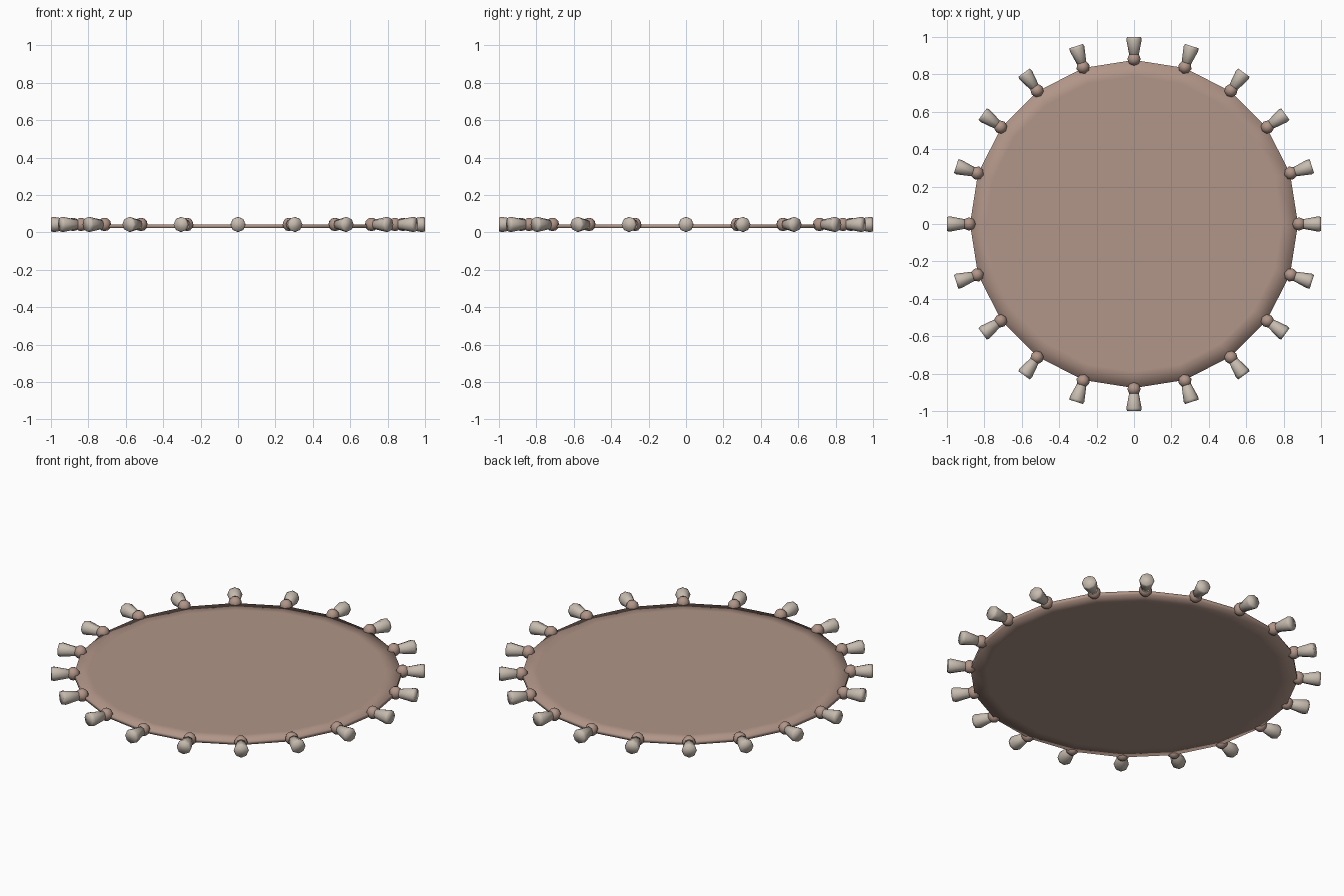
import bpy
import bmesh
from math import cos, sin, pi
from mathutils import Matrix, Vector

cube = bpy.data.objects.get("Cube")
if cube:
    bpy.data.objects.remove(cube)

COUNT = 20
MID_Z = 0.042


def make_material(name, rgb):
    mat = bpy.data.materials.new(name)
    mat.use_nodes = True
    colour = (*rgb, 1.0)
    mat.diffuse_color = colour
    mat.node_tree.nodes["Principled BSDF"].inputs["Base Color"].default_value = colour
    return mat


def add_mesh(name, bm, mat):
    bmesh.ops.recalc_face_normals(bm, faces=bm.faces)
    for face in bm.faces:
        face.smooth = True
    mesh = bpy.data.meshes.new(name)
    bm.to_mesh(mesh)
    bm.free()
    mesh.materials.append(mat)
    obj = bpy.data.objects.new(name, mesh)
    bpy.context.collection.objects.link(obj)
    return obj


def lathe(profile, sides):
    """Revolve (radius, height) points about z, closing both ends."""
    bm = bmesh.new()
    rings = [[bm.verts.new((r * cos(2 * pi * i / sides), r * sin(2 * pi * i / sides), z))
              for i in range(sides)] for r, z in profile]
    for low, high in zip(rings, rings[1:]):
        for i in range(sides):
            j = (i + 1) % sides
            bm.faces.new((low[i], low[j], high[j], high[i]))
    bm.faces.new(rings[0])
    bm.faces.new(rings[-1])
    return bm


rug_brown = make_material("taupe brown", (0.44, 0.30, 0.245))
tassel_beige = make_material("pale beige", (0.57, 0.50, 0.43))

# Thin round mat with a softly shaded rim
add_mesh("rug_mat", lathe([(0.79, 0.022), (0.877, 0.022), (0.877, 0.043), (0.79, 0.043)],
                          COUNT), rug_brown)

# Knots and flared tassels at every corner of the rim
for n in range(COUNT):
    angle = 2 * pi * n / COUNT
    spin = Matrix.Rotation(angle, 4, "Z")

    knot = bmesh.new()
    bmesh.ops.create_uvsphere(knot, u_segments=8, v_segments=6, radius=0.036)
    knot.transform(Matrix.Translation(spin @ Vector((0.882, 0, MID_Z))) @ spin)
    add_mesh(f"knot_{n + 1}", knot, rug_brown)

    tassel = lathe([(0.022, 0.885), (0.041, 0.985), (0.037, 1.0)], 8)
    tassel.transform(Matrix.Translation((0, 0, MID_Z)) @ spin @ Matrix.Rotation(pi / 2, 4, "Y"))
    add_mesh(f"tassel_{n + 1}", tassel, tassel_beige)
